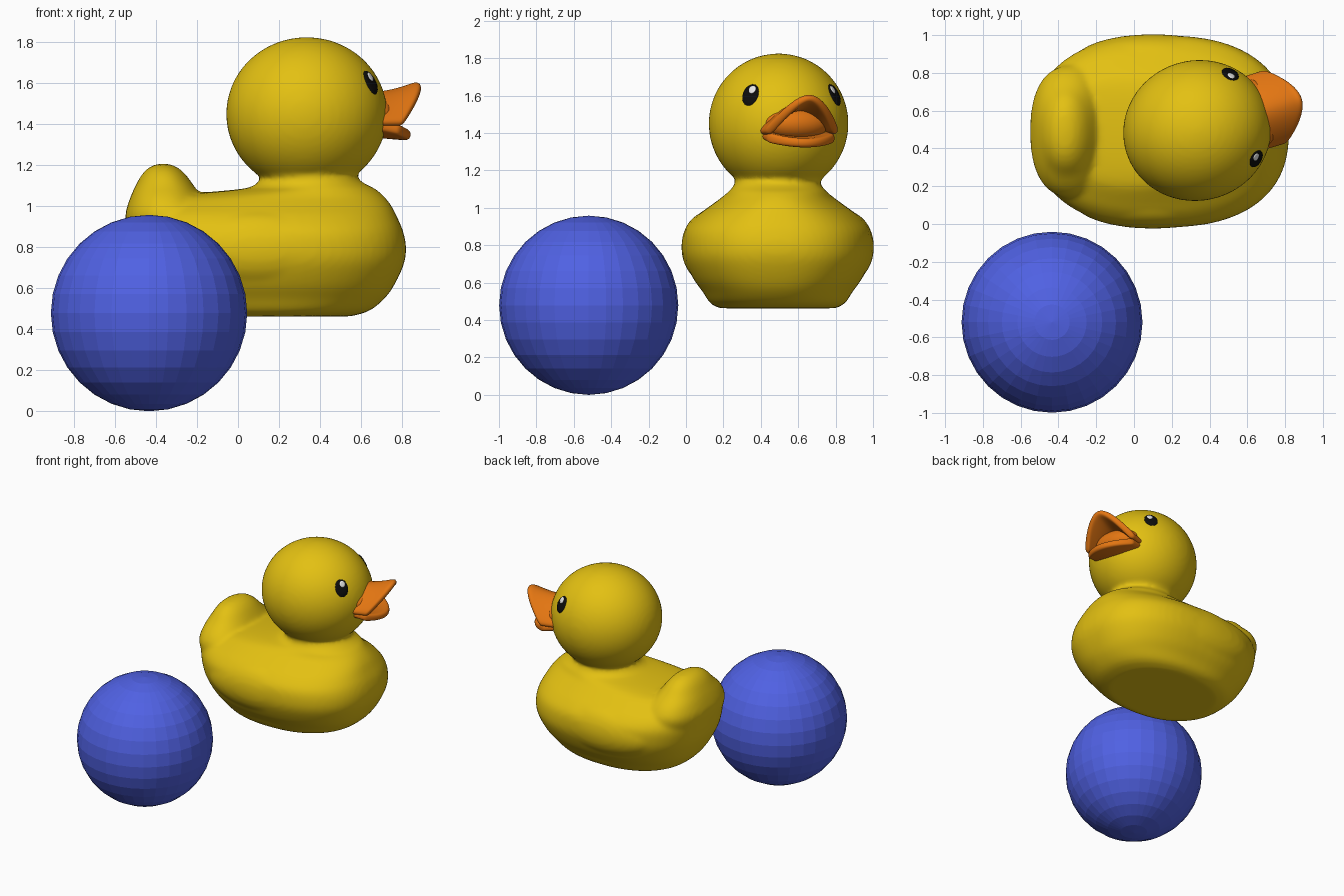
import bpy, bmesh, math
from mathutils import Vector, Matrix

if "Cube" in bpy.data.objects:
    bpy.data.objects.remove(bpy.data.objects["Cube"])


def material(name, rgb):
    m = bpy.data.materials.new(name)
    m.diffuse_color = (*rgb, 1)
    m.use_nodes = True
    m.node_tree.nodes["Principled BSDF"].inputs["Base Color"].default_value = m.diffuse_color
    return m


YELLOW = material("yellow", (0.77, 0.53, 0.006))
ORANGE = material("orange", (0.77, 0.18, 0.006))
BLACK = material("black", (0.004, 0.004, 0.004))
WHITE = material("white", (0.85, 0.85, 0.85))
BLUE = material("blue", (0.08, 0.12, 0.77))

# Head frame: x forward, turned a little to the side
HEAD = Vector((0.335, 0.495, 1.45))
RADII = Vector((0.395, 0.372, 0.375))
HEAD_M = Matrix.Translation(HEAD) @ Matrix.Rotation(math.radians(17), 4, 'Z')


def finish(name, bm, mat, smooth=True):
    bmesh.ops.recalc_face_normals(bm, faces=bm.faces)
    for f in bm.faces:
        f.smooth = smooth
    me = bpy.data.meshes.new(name)
    bm.to_mesh(me)
    bm.free()
    me.materials.append(mat)
    ob = bpy.data.objects.new(name, me)
    bpy.context.collection.objects.link(ob)
    return ob


def ellipsoid(bm, m, r, seg=48, rings=32):
    bmesh.ops.create_uvsphere(bm, u_segments=seg, v_segments=rings, radius=1,
                              matrix=m @ Matrix.Diagonal((*r, 1)))


def resample(rows, steps=5):
    """Catmull-Rom interpolation between the rows."""
    out = []
    for i in range(len(rows) - 1):
        q = [rows[max(0, min(len(rows) - 1, i + k))] for k in (-1, 0, 1, 2)]
        for s in range(steps):
            t = s / steps
            out.append([0.5 * (2 * b + (c - a) * t + (2*a - 5*b + 4*c - d) * t * t
                               + (3*b - a - 3*c + d) * t ** 3)
                        for a, b, c, d in zip(*q)])
    return out + [rows[-1]]


def loft(bm, rows, n=64):
    """Stack of rounded outlines: z, x min, x max, half width, corner power."""
    rings = []
    for z, x0, x1, ry, e in resample(rows):
        ring = []
        for k in range(n):
            a = 2 * math.pi * k / n
            c, s = math.cos(a), math.sin(a)
            ring.append(bm.verts.new((
                (x0 + x1) / 2 + (x1 - x0) / 2 * math.copysign(abs(c) ** e, c),
                0.49 + ry * math.copysign(abs(s) ** e, s), z)))
        rings.append(ring)
    for a, b in zip(rings, rings[1:]):
        for k in range(n):
            bm.faces.new((a[k], a[(k + 1) % n], b[(k + 1) % n], b[k]))
    bm.faces.new(rings[0])
    bm.faces.new(rings[-1])


# Body, neck, tail and head blended into one skin
bm = bmesh.new()
loft(bm, [
    (0.463, -0.25, 0.55, 0.31, 0.9),
    (0.49, -0.33, 0.64, 0.36, 0.88),
    (0.55, -0.40, 0.715, 0.40, 0.86),
    (0.62, -0.45, 0.765, 0.45, 0.84),
    (0.72, -0.50, 0.81, 0.497, 0.83),
    (0.80, -0.525, 0.82, 0.508, 0.83),
    (0.88, -0.54, 0.805, 0.495, 0.83),
    (0.95, -0.54, 0.775, 0.44, 0.84),
    (1.00, -0.50, 0.75, 0.375, 0.87),
    (1.04, -0.42, 0.72, 0.32, 0.9),
    (1.06, -0.25, 0.70, 0.295, 0.95),
    (1.085, 0.02, 0.67, 0.265, 1.0),
    (1.11, 0.09, 0.62, 0.24, 1.0),
    (1.15, 0.115, 0.575, 0.226, 1.0),
    (1.25, 0.12, 0.57, 0.22, 1.0)])
loft(bm, [
    (0.85, -0.535, -0.08, 0.33, 0.85),
    (0.95, -0.55, -0.11, 0.35, 0.85),
    (1.03, -0.53, -0.17, 0.31, 0.88),
    (1.10, -0.50, -0.215, 0.235, 0.92),
    (1.16, -0.465, -0.26, 0.175, 0.95),
    (1.195, -0.425, -0.305, 0.11, 1.0),
    (1.208, -0.38, -0.35, 0.03, 1.0)])
for side in (-1, 1):  # slight wing swellings
    ellipsoid(bm, Matrix.Translation((0.1, 0.49 + side * 0.37, 0.79)), (0.42, 0.145, 0.19))
ellipsoid(bm, HEAD_M, RADII)
body = finish("bird_body", bm, YELLOW)
rm = body.modifiers.new("blend", 'REMESH')
rm.mode = 'VOXEL'
rm.voxel_size = 0.016
rm.use_smooth_shade = True
sm = body.modifiers.new("soften", 'SMOOTH')
sm.factor = 0.5
sm.iterations = 8


# Bills: curved sheets with thickness
def bill(name, point, thickness):
    nu, nv = 6, 12
    bm = bmesh.new()
    g = [[bm.verts.new(HEAD_M @ (Vector(point(i / nu, 2 * j / nv - 1)) - Vector((0, 0, HEAD.z))))
          for j in range(nv + 1)] for i in range(nu + 1)]
    for i in range(nu):
        for j in range(nv):
            bm.faces.new((g[i][j], g[i + 1][j], g[i + 1][j + 1], g[i][j + 1]))
    ob = finish(name, bm, ORANGE)
    so = ob.modifiers.new("thickness", 'SOLIDIFY')
    so.thickness = thickness
    so.offset = 0
    ob.modifiers.new("round", 'SUBSURF').levels = 2
    ob.modifiers["round"].render_levels = 2


def upper(u, v):
    d = 0.29 + (0.29 - 0.15 * v * v) * u
    top = 1.535 + 0.06 * u * u
    return d, 0.195 * v, 1.395 + (top - 1.395) * (1 - abs(v) ** 1.7)


def lower(u, v):
    d = 0.28 + (0.245 - 0.11 * v * v) * u
    return d, 0.19 * v, 1.365 - 0.02 * u + 0.04 * v * v * (1 - 0.3 * u)


bill("upper_bill", upper, 0.045)
bill("lower_bill", lower, 0.05)

# Inside of the mouth
bm = bmesh.new()
ellipsoid(bm, HEAD_M @ Matrix.Translation((0.33, 0, 0.0)), (0.105, 0.18, 0.09), 32, 16)
finish("mouth", bm, ORANGE)


# Eyes and glints: thin patches wrapped onto the head
def patch(name, mat, side, up, fwd, rx, rz, lift):
    n = Vector((0.247, side * 0.228, 0.15))
    across = Vector((0.68, -side * 0.73, 0))
    tall = n.cross(across).normalized()
    tall *= math.copysign(1, tall.z)
    bm = bmesh.new()

    def vert(r, a):
        p = n + across * (fwd + rx * r * math.cos(a)) + tall * (up + rz * r * math.sin(a))
        q = Vector((p.x / RADII.x, p.y / RADII.y, p.z / RADII.z)).length
        return bm.verts.new(HEAD_M @ (p / q * (lift if r < 1 else lift - 0.012)))

    seg = 24
    mid = vert(0, 0)
    rings = [[vert(r, 2 * math.pi * k / seg) for k in range(seg)] for r in (0.5, 0.93, 1)]
    for k in range(seg):
        j = (k + 1) % seg
        bm.faces.new((mid, rings[0][k], rings[0][j]))
        for a, b in zip(rings, rings[1:]):
            bm.faces.new((a[k], b[k], b[j], a[j]))
    ob = finish(name, bm, mat)
    # face outward from the head
    if (ob.data.polygons[0].normal @ (HEAD_M.to_3x3() @ n)) < 0:
        ob.data.flip_normals()


for side, tag in ((-1, "right"), (1, "left")):
    patch(tag + "_eye", BLACK, side, 0, 0, 0.047, 0.062, 1.012)
    patch(tag + "_eye_glint", WHITE, side, 0.026, 0.008, 0.02, 0.023, 1.02)

# Faceted ball
bm = bmesh.new()
ellipsoid(bm, Matrix.Translation((-0.434, -0.52, 0.479)), (0.479, 0.479, 0.479), 32, 16)
finish("ball", bm, BLUE, smooth=False)
